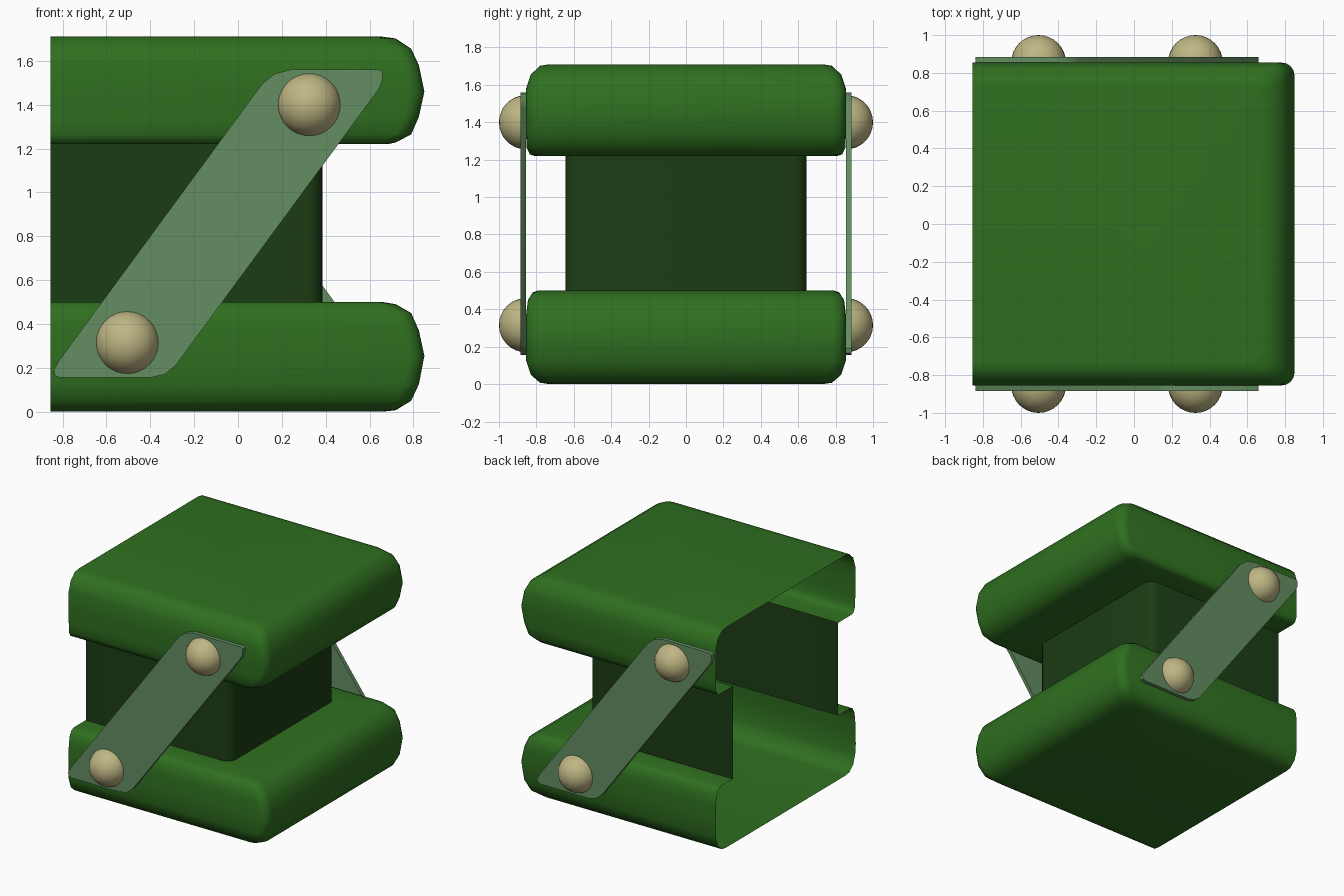
import bpy, bmesh, math
from mathutils import Vector

if "Cube" in bpy.data.objects:
    bpy.data.objects.remove(bpy.data.objects["Cube"])

OPEN_X = -0.855   # the shell is open at this end
SIDE_Y = 0.855
PIVOT_X = -0.09   # centre of the strut pair


def material(name, rgb):
    m = bpy.data.materials.new(name)
    m.diffuse_color = (*rgb, 1)
    m.use_nodes = True
    m.node_tree.nodes["Principled BSDF"].inputs["Base Color"].default_value = m.diffuse_color
    return m


GREEN = material("green", (0.028, 0.16, 0.014))
DARK = material("dark_green", (0.011, 0.046, 0.007))
PALE = material("pale_green", (0.125, 0.27, 0.12))
TAN = material("tan", (0.52, 0.47, 0.23))


def finish(name, bm, mat, angle=40):
    me = bpy.data.meshes.new(name)
    bm.to_mesh(me)
    bm.free()
    me.materials.append(mat)
    ob = bpy.data.objects.new(name, me)
    bpy.context.collection.objects.link(ob)
    bpy.ops.object.select_all(action='DESELECT')
    ob.select_set(True)
    bpy.context.view_layer.objects.active = ob
    bpy.ops.object.shade_smooth_by_angle(angle=math.radians(angle))
    return ob


def u_outline(x, y, r=0.07, n=4):
    """Plan outline, open at the -x end, with two rounded corners."""
    half = [(OPEN_X, -y)]
    for i in range(n + 1):
        a = -math.pi / 2 * (1 - i / n)
        half.append((x - r + r * math.cos(a), -y + r + r * math.sin(a)))
    return half + [(px, -py) for px, py in reversed(half)]


def loft(name, levels, mat, cap_first=False, cap_last=False):
    bm = bmesh.new()
    rings = [[bm.verts.new((px, py, z)) for px, py in u_outline(x, y)]
             for z, x, y in levels]
    for a, b in zip(rings, rings[1:]):
        for i in range(len(a) - 1):
            bm.faces.new((a[i], a[i + 1], b[i + 1], b[i]))
    if cap_first:
        bm.faces.new(rings[0][::-1])
    if cap_last:
        bm.faces.new(rings[-1])
    return finish(name, bm, mat, 50)


# Hollow lower and upper shells: (z, front reach, half width)
MID = (0.385, 0.645)
lower = [(0.005, 0.66, 0.73), (0.012, 0.72, 0.78), (0.055, 0.79, 0.83),
         (0.125, 0.825, 0.855), (0.255, 0.85, 0.855), (0.37, 0.825, 0.855),
         (0.45, 0.79, 0.845), (0.49, 0.72, 0.82), (0.5, 0.66, 0.79), (0.5, *MID)]
upper = [(1.22, *MID), (1.22, 0.68, 0.81), (1.228, 0.72, 0.835),
         (1.265, 0.79, 0.853), (1.345, 0.825, 0.855), (1.46, 0.85, 0.855),
         (1.58, 0.825, 0.855), (1.655, 0.79, 0.83), (1.702, 0.72, 0.78),
         (1.71, 0.66, 0.73)]
loft("lower_shell", [(max(z - 0.005, 0) if z < 0.1 else z, x, y) for z, x, y in lower],
     GREEN, cap_first=True)
loft("upper_shell", upper, GREEN, cap_last=True)

# Recessed wall joining the shells
loft("middle_wall", [(0.5, *MID), (1.22, *MID)], DARK)


def place(x, y, z, back):
    """Turn a front-side point half a turn about the strut centre for the back."""
    return Vector((2 * PIVOT_X - x, -y, z)) if back else Vector((x, y, z))


# Slanted strut outline in x, z
STRUT = [(-0.81, 0.155), (-0.40, 0.155), (-0.335, 0.17), (-0.285, 0.21),
         (0.645, 1.475), (0.66, 1.515), (0.66, 1.55), (0.645, 1.56),
         (0.24, 1.56), (0.165, 1.54), (0.11, 1.495), (-0.815, 0.235),
         (-0.84, 0.19), (-0.835, 0.165)]


def strut(name, back):
    bm = bmesh.new()
    outer = [bm.verts.new(place(x, -0.885, z, back)) for x, z in STRUT]
    inner = [bm.verts.new(place(x, -0.856, z, back)) for x, z in STRUT]
    bm.faces.new(outer)
    bm.faces.new(inner[::-1])
    for i in range(len(STRUT)):
        j = (i + 1) % len(STRUT)
        bm.faces.new((outer[j], outer[i], inner[i], inner[j]))
    bmesh.ops.recalc_face_normals(bm, faces=bm.faces)
    finish(name, bm, PALE)


def rivet(name, x, z, back, r=0.145):
    """Half-ball rivet head facing away from the shell."""
    bm = bmesh.new()
    bmesh.ops.create_uvsphere(bm, u_segments=32, v_segments=16, radius=r)
    bmesh.ops.delete(bm, geom=[v for v in bm.verts if v.co.z < -1e-4], context='VERTS')
    ob = finish(name, bm, TAN, 60)
    ob.rotation_euler.x = math.radians(-90 if back else 90)
    ob.location = place(x, -SIDE_Y, z, back)


for side, back in (("front", False), ("back", True)):
    strut(side + "_strut", back)
    rivet(side + "_upper_rivet", 0.325, 1.40, back)
    rivet(side + "_lower_rivet", -0.505, 0.315, back)
